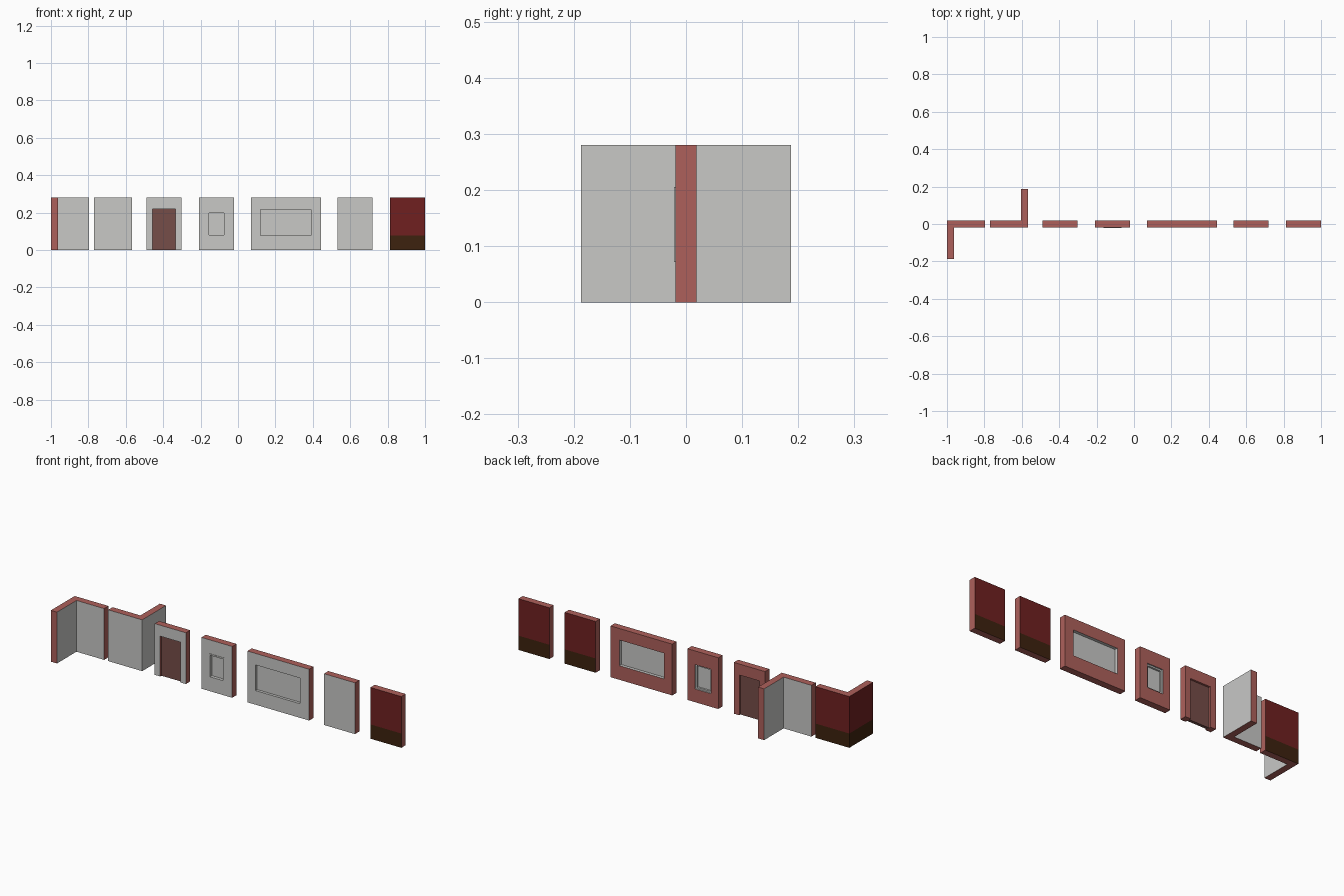
import bpy
from mathutils import Vector

if "Cube" in bpy.data.objects:
    bpy.data.objects.remove(bpy.data.objects["Cube"])

H = 0.28            # wall height
T = 0.0187          # half wall thickness
BAND = 0.078        # skirting height


def mat(name, rgb):
    m = bpy.data.materials.new(name)
    m.diffuse_color = (*rgb, 1)
    m.use_nodes = True
    m.node_tree.nodes["Principled BSDF"].inputs["Base Color"].default_value = m.diffuse_color
    return m


GREY, BRICK, RED, BROWN, DOOR = range(5)
MATS = [mat("plaster_grey", (0.58, 0.58, 0.565)),
        mat("brick_red", (0.42, 0.118, 0.105)),
        mat("dark_red", (0.16, 0.0145, 0.0145)),
        mat("skirting_brown", (0.048, 0.016, 0.0044)),
        mat("door_brown", (0.18, 0.074, 0.066))]


def solid(name, xs, ys, zs, pick, empty=()):
    """Solid made of grid cells; only outer faces are kept, coloured by pick(normal, centre)."""
    grid = (xs, ys, zs)
    cells = {(i, j, k) for i in range(len(xs) - 1) for j in range(len(ys) - 1)
             for k in range(len(zs) - 1) if (i, j, k) not in empty}
    index, verts, faces, mats = {}, [], [], []

    def vert(key):
        if key not in index:
            index[key] = len(verts)
            verts.append([grid[a][key[a]] for a in range(3)])
        return index[key]

    for c in sorted(cells):
        for a in range(3):
            u, v = (a + 1) % 3, (a + 2) % 3
            for s in (0, 1):
                n = list(c)
                n[a] += 2 * s - 1
                if tuple(n) in cells:
                    continue
                ring = []
                for du, dv in ((0, 0), (1, 0), (1, 1), (0, 1)):
                    k = list(c)
                    k[a] += s
                    k[u] += du
                    k[v] += dv
                    ring.append(vert(tuple(k)))
                faces.append(ring if s else ring[::-1])
                normal = Vector((0, 0, 0))
                normal[a] = 2 * s - 1
                centre = sum((Vector(verts[i]) for i in ring), Vector()) / 4
                mats.append(pick(normal, centre))
    me = bpy.data.meshes.new(name)
    me.from_pydata(verts, [], faces)
    for m in MATS:
        me.materials.append(m)
    me.polygons.foreach_set("material_index", mats)
    me.update()
    ob = bpy.data.objects.new(name, me)
    bpy.context.collection.objects.link(ob)
    return ob


def dark(p):
    return BROWN if p.z < BAND else RED


Y = (-T, T)
Z1 = (0, H)
Z2 = (0, BAND, H)

# outer corner: grey inside, dark red with skirting outside
def outer_pick(n, p):
    if n.y > 0.5 or n.x < -0.5:
        return dark(p)
    if (n.y < -0.5 and p.y > -0.1) or (n.x > 0.5 and p.x < -0.9):
        return GREY
    return BRICK


solid("outer_corner_wall", (-1, -0.963, -0.796), (-0.187, -T, T), Z2, outer_pick,
      {(1, 0, 0), (1, 0, 1)})

# inner corner: grey on both sides
def inner_pick(n, p):
    if (abs(n.y) > 0.5 and p.y < 0.1) or (abs(n.x) > 0.5 and p.x > -0.7):
        return GREY
    return BRICK


solid("inner_corner_wall", (-0.771, -0.603, -0.566), (-T, T, 0.187), Z1, inner_pick,
      {(0, 1, 0)})


# walls with openings: grey front, brick back
def front_grey(n, p):
    return GREY if n.y < -0.5 else BRICK


solid("door_wall", (-0.49, -0.457, -0.335, -0.302), Y, (0, 0.22, H), front_grey, {(1, 0, 0)})
solid("door_panel", (-0.457, -0.335), (-0.008, 0.008), (0, 0.22), lambda n, p: DOOR)


def window_wall(name, x0, x1, a, b, low, high):
    def pick(n, p):
        reveal = a - 0.001 < p.x < b + 0.001 and low - 0.001 < p.z < high + 0.001 and abs(n.y) < 0.5
        return GREY if reveal or n.y < -0.5 else BRICK
    solid(name + "_wall", (x0, a, b, x1), Y, (0, low, high, H), pick, {(1, 0, 1)})
    solid(name + "_pane", (a, b), (-0.004, 0.002), (low, high), lambda n, p: GREY)


window_wall("small_window", -0.208, -0.022, -0.163, -0.067, 0.072, 0.205)
window_wall("wide_window", 0.07, 0.443, 0.119, 0.389, 0.077, 0.217)

# slim raised frame of the small window
solid("small_window_frame", (-0.163, -0.155, -0.075, -0.067), (-0.021, 0.012),
      (0.072, 0.08, 0.197, 0.205), lambda n, p: GREY, {(1, 0, 1)})

# plain walls
solid("half_plain_wall", (0.533, 0.72), Y, Z2,
      lambda n, p: GREY if n.y < -0.5 else dark(p) if n.y > 0.5 else BRICK)
solid("dark_wall", (0.813, 1), Y, Z2,
      lambda n, p: dark(p) if abs(n.y) > 0.5 else BRICK)
